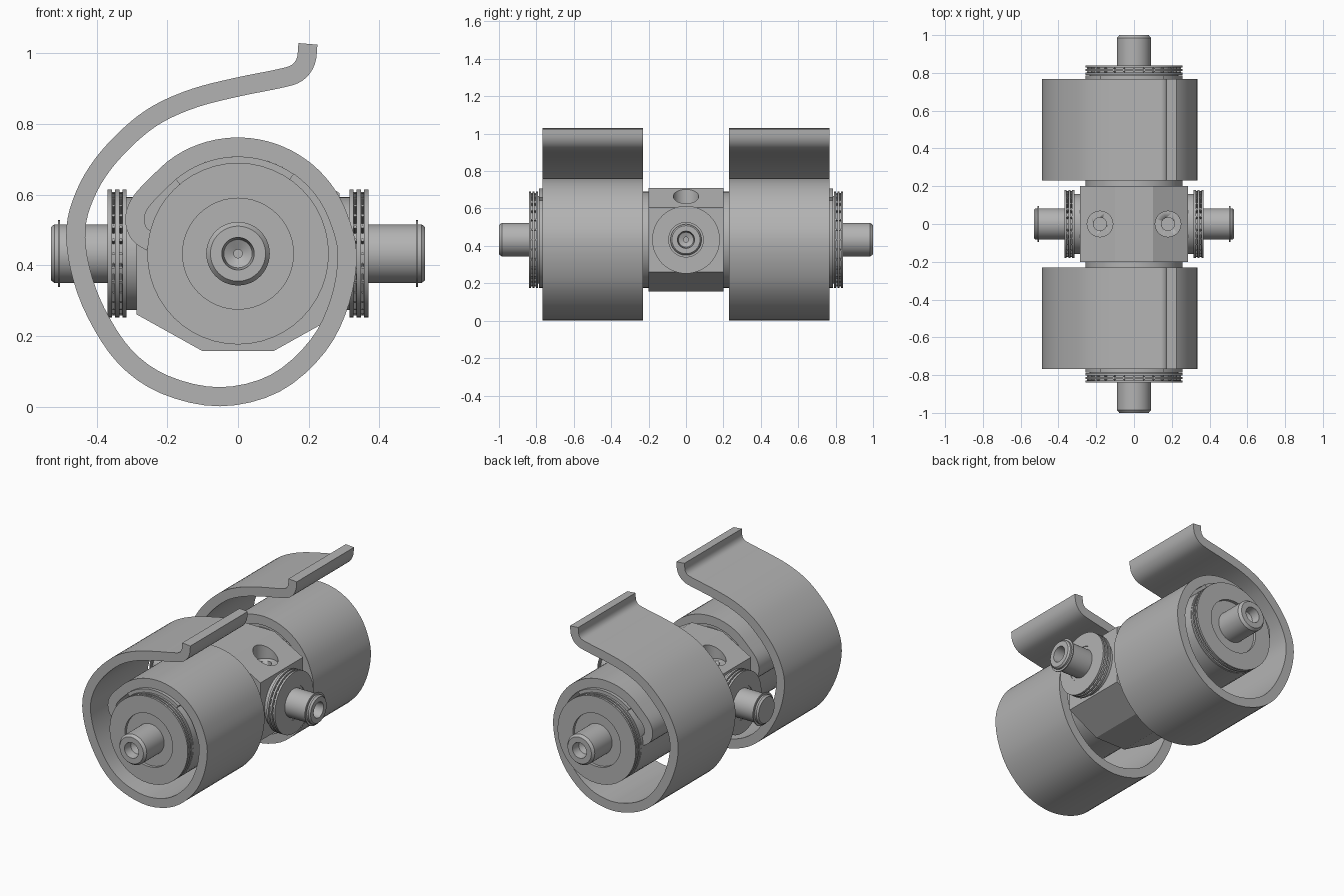
import bpy, bmesh, math
from mathutils import Matrix, Vector

if "Cube" in bpy.data.objects:
    bpy.data.objects.remove(bpy.data.objects["Cube"])

steel = bpy.data.materials.new("steel grey")
steel.use_nodes = True
GREY = (0.45, 0.45, 0.45, 1)
steel.diffuse_color = GREY
steel.node_tree.nodes["Principled BSDF"].inputs["Base Color"].default_value = GREY

AXIS_Z = 0.433


def finish(name, bm, smooth=True):
    bmesh.ops.recalc_face_normals(bm, faces=bm.faces)
    mesh = bpy.data.meshes.new(name)
    bm.to_mesh(mesh)
    bm.free()
    mesh.materials.append(steel)
    ob = bpy.data.objects.new(name, mesh)
    bpy.context.collection.objects.link(ob)
    if smooth:
        bpy.ops.object.select_all(action='DESELECT')
        ob.select_set(True)
        bpy.context.view_layer.objects.active = ob
        bpy.ops.object.shade_smooth_by_angle(angle=math.radians(30))
    return ob


def place(direction):
    """Turn local +z to a horizontal direction through the hub centre."""
    rot = Vector(direction).to_track_quat('Z', 'Y').to_matrix().to_4x4()
    return Matrix.Translation((0, 0, AXIS_Z)) @ rot


def lathe(name, profile, direction, steps=48):
    """Spin a (radius, distance) profile that starts and ends on the axis."""
    bm = bmesh.new()
    verts = [bm.verts.new((r, 0, d)) for r, d in profile]
    edges = [bm.edges.new(pair) for pair in zip(verts, verts[1:])]
    bmesh.ops.spin(bm, geom=verts + edges, cent=(0, 0, 0), axis=(0, 0, 1),
                   angle=math.tau, steps=steps)
    bmesh.ops.remove_doubles(bm, verts=bm.verts, dist=0.0001)
    bm.transform(place(direction))
    return finish(name, bm)


def rollers(name, inner, outer, radius, distances, direction, count=28):
    """Radial needle rollers between the bearing washers."""
    bm = bmesh.new()
    for d in distances:
        for i in range(count):
            spoke = Matrix.Rotation(math.tau * i / count, 4, 'Z')
            move = Matrix.Translation(((inner + outer) / 2, 0, d))
            lay = Matrix.Rotation(math.pi / 2, 4, 'Y')
            bmesh.ops.create_cone(bm, cap_ends=True, segments=8, radius1=radius,
                                  radius2=radius, depth=outer - inner,
                                  matrix=spoke @ move @ lay)
    bm.transform(place(direction))
    return finish(name, bm)


def extrude_xz(name, loop, y0, y1, smooth=True):
    bm = bmesh.new()
    face = bm.faces.new([bm.verts.new((x, y0, z)) for x, z in loop])
    new = bmesh.ops.extrude_face_region(bm, geom=[face])["geom"]
    bmesh.ops.translate(bm, vec=(0, y1 - y0, 0),
                        verts=[v for v in new if isinstance(v, bmesh.types.BMVert)])
    return finish(name, bm, smooth)


def arc(radius, start, end, n):
    angles = [math.radians(start + (end - start) * i / n) for i in range(n + 1)]
    return [(radius * math.cos(a), AXIS_Z + radius * math.sin(a)) for a in angles]


def spline(points, n=4):
    """Smooth path through the points."""
    pts = [Vector(p) for p in points]
    pts = [2 * pts[0] - pts[1]] + pts + [2 * pts[-1] - pts[-2]]
    path = []
    for a, b, c, d in zip(pts, pts[1:], pts[2:], pts[3:]):
        for i in range(n):
            t = i / n
            path.append(0.5 * (2 * b + (c - a) * t + (2 * a - 5 * b + 4 * c - d) * t * t
                               + (3 * b - a - 3 * c + d) * t ** 3))
    return path + [pts[-2]]


def thicken(path, half):
    left, right = [], []
    for i, p in enumerate(path):
        t = (path[min(i + 1, len(path) - 1)] - path[max(i - 1, 0)]).normalized()
        side = Vector((-t.y, t.x)) * half
        left.append(p + side)
        right.append(p - side)
    return left + right[::-1]


# Central block with chamfered corners
corner = [(0.1, 0.276), (0.287, 0.172)]
quarter = corner + [(x, -z) for x, z in corner[::-1]]
outline = quarter + [(-x, -z) for x, z in quarter]
block = extrude_xz("central_block", [(x, z + AXIS_Z) for x, z in outline],
                   -0.2, 0.2, smooth=False)

# Stepped holes sunk into the upper chamfers
for side in (-1, 1):
    for radius, floor in ((0.068, 0.615), (0.034, 0.56)):
        bm = bmesh.new()
        bmesh.ops.create_cone(bm, cap_ends=True, segments=32, radius1=radius, radius2=radius,
                              depth=0.3, matrix=Matrix.Translation((0.18 * side, 0, floor + 0.15)))
        cutter = finish("hole_cutter", bm)
        cutter.hide_render = True
        cutter.hide_viewport = True
        cut = block.modifiers.new("hole", 'BOOLEAN')
        cut.object = cutter
        cut.solver = 'EXACT'

# Coiled band path: lipped tip, wide loop, tight wrap, hooked tail
path_points = [
    (0.198, 1.027), (0.192, 0.978), (0.167, 0.945), (0.119, 0.929), (0, 0.905),
    (-0.122, 0.874), (-0.226, 0.829), (-0.306, 0.769), (-0.382, 0.687),
    (-0.433, 0.6), (-0.459, 0.504), (-0.447, 0.39), (-0.402, 0.266),
    (-0.32, 0.141), (-0.207, 0.062), (-0.051, 0.028), (0.105, 0.066),
    (0.226, 0.172), (0.289, 0.3), (0.309, 0.433)]
path_points += arc(0.302, 20, 140, 7)
path_points += [(-0.278, 0.575), (-0.292, 0.53), (-0.28, 0.49), (-0.245, 0.465)]
band_loop = thicken(spline(path_points), 0.027)

# Raised key plate under the wrap
key_loop = arc(0.275, 55, 130, 16) + arc(0.25, 130, 55, 16)

# Drum, washers and hollow axle for each end
R = 0.257
drum_profile = [(0, 0.19), (R, 0.19), (R, 0.787), (0.235, 0.787), (0.235, 0.83),
                (0.157, 0.83), (0.157, 0.822), (0.09, 0.822), (0.09, 0.985),
                (0.078, 1), (0.046, 1), (0.04, 0.95), (0.012, 0.935), (0.012, 0.9), (0, 0.9)]


def washer(name, inner, outer, d0, d1, direction):
    return lathe(name, [(inner, d0), (outer, d0), (outer, d1), (inner, d1), (inner, d0)], direction)


for side, label in ((-1, "front"), (1, "back")):
    out = (0, side, 0)
    lathe(label + "_drum", drum_profile, out)
    for i, d in enumerate((0.79, 0.81, 0.828)):
        washer(f"{label}_washer_{i}", 0.157, R, d, d + 0.011, out)
    rollers(label + "_rollers", 0.2, 0.25, 0.004, (0.806, 0.824), out)
    extrude_xz(label + "_band", band_loop, 0.23 * side, 0.768 * side)
    extrude_xz(label + "_key", key_loop, 0.24 * side, 0.787 * side)

# Side spindles: the left one is hollow, the right one is solid
spindle = [(0, 0.27), (0.16, 0.27), (0.16, 0.315), (0.14, 0.315), (0.14, 0.366),
           (0.083, 0.366), (0.083, 0.52), (0.075, 0.53)]
bore = [(0.046, 0.53), (0.04, 0.47), (0.014, 0.46), (0.014, 0.43), (0, 0.43)]

for side, label in ((-1, "right"), (1, "left")):
    out = (side, 0, 0)
    lathe(label + "_spindle", spindle + (bore if side > 0 else [(0, 0.53)]), out)
    for i, d in enumerate((0.315, 0.336, 0.357)):
        washer(f"{label}_spindle_washer_{i}", 0.1, 0.181, d, d + 0.012, out)
    rollers(label + "_spindle_rollers", 0.13, 0.175, 0.0045, (0.3315, 0.3525), out)
    washer(label + "_snap_ring", 0.08, 0.095, 0.504, 0.51, out)
